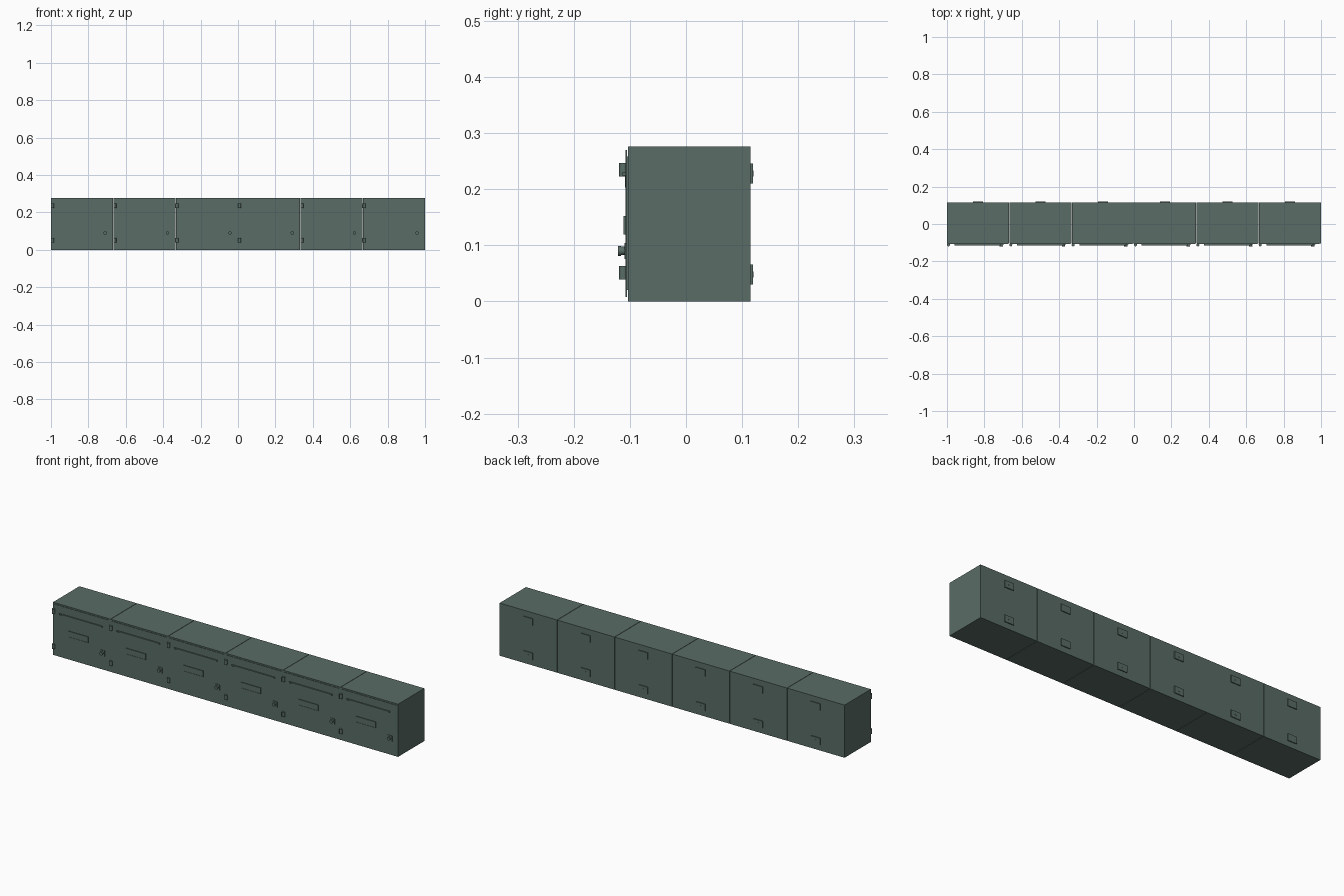
import bpy, bmesh, math
from mathutils import Matrix

if "Cube" in bpy.data.objects:
    bpy.data.objects.remove(bpy.data.objects["Cube"])

mat = bpy.data.materials.new("grey green paint")
mat.diffuse_color = (0.1, 0.15, 0.132, 1)
mat.use_nodes = True
mat.node_tree.nodes["Principled BSDF"].inputs["Base Color"].default_value = mat.diffuse_color


def finish(name, bm, smooth=False):
    bmesh.ops.recalc_face_normals(bm, faces=bm.faces)
    me = bpy.data.meshes.new(name)
    bm.to_mesh(me)
    bm.free()
    me.materials.append(mat)
    ob = bpy.data.objects.new(name, me)
    bpy.context.collection.objects.link(ob)
    if smooth:
        bpy.context.view_layer.objects.active = ob
        ob.select_set(True)
        bpy.ops.object.shade_smooth_by_angle(angle=math.radians(35))
        ob.select_set(False)
    return ob


def box(name, x0, x1, y0, y1, z0, z1):
    bm = bmesh.new()
    m = Matrix.Translation(((x0 + x1) / 2, (y0 + y1) / 2, (z0 + z1) / 2)) @ \
        Matrix.Diagonal((x1 - x0, y1 - y0, z1 - z0, 1))
    bmesh.ops.create_cube(bm, size=1, matrix=m)
    return finish(name, bm)


def cyl(name, x, y, z, r, depth, along_y=False, n=16):
    bm = bmesh.new()
    m = Matrix.Translation((x, y, z))
    if along_y:
        m = m @ Matrix.Rotation(math.pi / 2, 4, 'X')
    bmesh.ops.create_cone(bm, cap_ends=True, segments=n, radius1=r, radius2=r,
                          depth=depth, matrix=m)
    return finish(name, bm, True)


W = 1 / 3
for i in range(6):
    x = -1 + i * W
    # cabinet with a fine joint between neighbours
    l = x if i == 0 else x + 0.001
    r = x + W if i == 5 else x + W - 0.001
    box("cabinet", l, r, -0.103, 0.115, 0, 0.276)
    # thin door standing just off the cabinet, with a hidden spacer
    box("door", x + 0.007, x + W - 0.007, -0.1075, -0.105, 0.008, 0.27)
    box("door_spacer", x + 0.02, x + W - 0.02, -0.1055, -0.1025, 0.02, 0.258)

    # letter slot: rain lip above a shallow flap
    box("slot_lip", x + 0.041, x + 0.290, -0.114, -0.107, 0.224, 0.230)
    box("slot_flap", x + 0.054, x + 0.281, -0.109, -0.107, 0.203, 0.224)

    # name card holder: raised frame around a plate
    a, b, c, d, t = x + 0.092, x + 0.208, 0.119, 0.152, 0.003
    box("card_plate", a, b, -0.1095, -0.107, c, d)
    for z in (c, d - t):
        box("card_frame", a, b, -0.111, -0.107, z, z + t)
    for fx in (a, b - t):
        box("card_frame", fx, fx + t, -0.111, -0.107, c, d)

    # lock plate, barrel and key slit
    lx, lz = x + 0.29, 0.09
    box("lock_plate", lx - 0.014, lx + 0.014, -0.110, -0.107, lz - 0.014, lz + 0.014)
    cyl("lock_collar", lx, -0.113, lz, 0.0075, 0.008, True)
    cyl("lock_barrel", lx, -0.1185, lz, 0.009, 0.005, True)

    # hinges on the left edge, mounting plates with a screw on the back
    for hz, bz in ((0.051, 0.048), (0.235, 0.228)):
        cyl("hinge_barrel", x + 0.008, -0.1115, hz, 0.008, 0.024)
        box("hinge_leaf", x + 0.003, x + 0.013, -0.112, -0.1025, hz - 0.011, hz + 0.011)
        bx = x + W / 2
        box("mounting_plate", bx - 0.027, bx + 0.027, 0.114, 0.1195, bz - 0.018, bz + 0.018)
        cyl("mounting_screw", bx, 0.1195, bz, 0.005, 0.002, True, 12)
